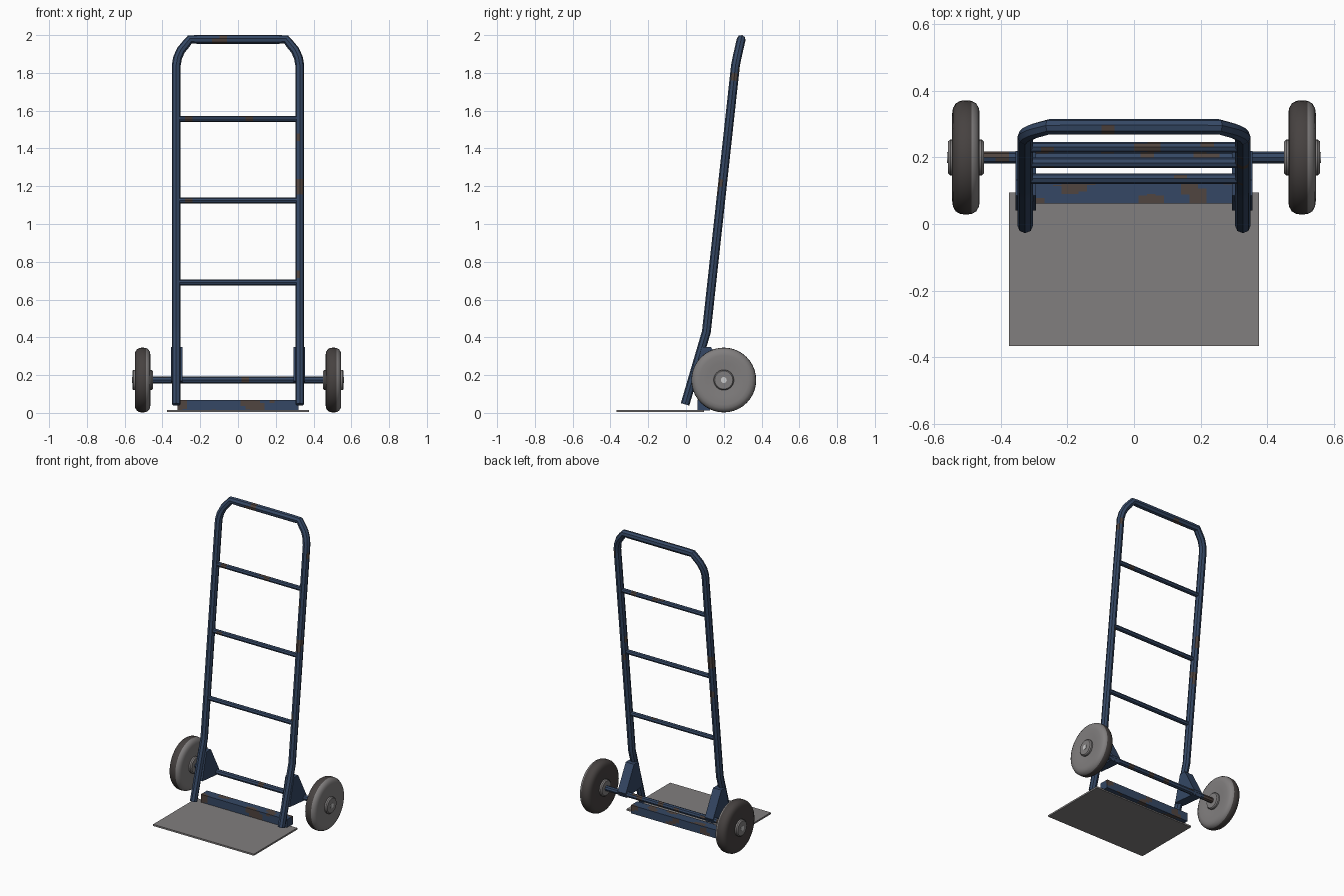
import bpy, bmesh, math
from mathutils import Vector, noise

cube = bpy.data.objects.get("Cube")
if cube:
    bpy.data.objects.remove(cube, do_unlink=True)


def material(name, colour):
    m = bpy.data.materials.new(name)
    m.use_nodes = True
    m.diffuse_color = (*colour, 1)
    bsdf = next(n for n in m.node_tree.nodes if n.type == 'BSDF_PRINCIPLED')
    bsdf.inputs["Base Color"].default_value = (*colour, 1)
    return m


BLUE = material("blue paint", (0.035, 0.064, 0.128))
RUST = material("rust brown", (0.08, 0.058, 0.05))
STEEL = material("worn grey steel", (0.22, 0.21, 0.21))
RUBBER = material("dark rubber", (0.062, 0.054, 0.052))
BRIGHT = material("bright metal", (0.6, 0.6, 0.6))


def smooth(obj):
    bpy.ops.object.select_all(action='DESELECT')
    obj.select_set(True)
    bpy.context.view_layer.objects.active = obj
    bpy.ops.object.shade_smooth_by_angle(angle=math.radians(40))


def finish(name, bm, mats):
    bmesh.ops.recalc_face_normals(bm, faces=bm.faces)
    mesh = bpy.data.meshes.new(name)
    bm.to_mesh(mesh)
    bm.free()
    for m in mats:
        mesh.materials.append(m)
    obj = bpy.data.objects.new(name, mesh)
    bpy.context.collection.objects.link(obj)
    return obj


def add_rust(mesh, limit):
    """Patchy rust wherever a noise field rises above the limit."""
    for f in mesh.polygons:
        c = f.center
        p = Vector((c.x * 11, c.y * 16, c.z * 11 + 3))
        f.material_index = int(noise.noise(p) > limit)


def tube(name, points, radius, limit=0.45, step=0.04):
    """Round tube along straight runs, cut into short lengths."""
    path = [Vector(points[0])]
    for a, b in zip(points, points[1:]):
        a, b = Vector(a), Vector(b)
        n = max(1, round((b - a).length / step))
        path += [a.lerp(b, i / n) for i in range(1, n + 1)]
    cu = bpy.data.curves.new(name, 'CURVE')
    cu.dimensions = '3D'
    cu.bevel_depth = radius
    cu.bevel_resolution = 2
    cu.use_fill_caps = True
    sp = cu.splines.new('POLY')
    sp.points.add(len(path) - 1)
    for q, v in zip(sp.points, path):
        q.co = (*v, 1)
    obj = bpy.data.objects.new(name, cu)
    bpy.context.collection.objects.link(obj)
    bpy.ops.object.select_all(action='DESELECT')
    obj.select_set(True)
    bpy.context.view_layer.objects.active = obj
    bpy.ops.object.convert(target='MESH')
    obj = bpy.context.view_layer.objects.active
    obj.data.materials.clear()
    obj.data.materials.append(BLUE)
    obj.data.materials.append(RUST)
    add_rust(obj.data, limit)
    smooth(obj)
    return obj


def box(name, lo, hi, mats, cuts=0):
    bm = bmesh.new()
    bmesh.ops.create_cube(bm, size=1)
    for v in bm.verts:
        v.co = [l + (h - l) * (c + 0.5) for l, h, c in zip(lo, hi, v.co)]
    if cuts:
        bmesh.ops.subdivide_edges(bm, edges=bm.edges[:], cuts=cuts, use_grid_fill=True)
    return finish(name, bm, mats)


def lathe(name, profile, centre, mats, segments=40):
    """Spin (x, radius) points around the x axis."""
    bm = bmesh.new()
    verts = [bm.verts.new((x, 0, r)) for x, r in profile]
    edges = [bm.edges.new(e) for e in zip(verts, verts[1:])]
    bmesh.ops.spin(bm, geom=verts + edges, cent=(0, 0, 0), axis=(1, 0, 0),
                   angle=math.tau, steps=segments)
    bmesh.ops.remove_doubles(bm, verts=bm.verts, dist=1e-4)
    bmesh.ops.translate(bm, verts=bm.verts, vec=centre)
    obj = finish(name, bm, mats)
    smooth(obj)
    return obj


# Bent main frame, one half mirrored to the other
half = [(0.327, -0.005, 0.045), (0.327, 0.108, 0.43), (0.327, 0.262, 1.84),
        (0.32, 0.27, 1.88), (0.302, 0.279, 1.92), (0.255, 0.292, 1.977)]
tube("main_frame", half + [(-x, y, z) for x, y, z in reversed(half)], 0.0235)

# Ladder rungs, set on the slope of the rails
for label, z in (("lower", 0.69), ("middle", 1.125), ("upper", 1.555)):
    y = 0.108 + (z - 0.43) * 0.109
    tube(label + "_rung", [(-0.32, y, z), (0.32, y, z)], 0.0155)

# Axle
AXLE_Y, AXLE_Z = 0.2, 0.174
tube("axle", [(-0.455, AXLE_Y, AXLE_Z), (0.455, AXLE_Y, AXLE_Z)], 0.0175)

# Toe plate and the bar that joins it to the frame
box("toe_plate", (-0.375, -0.367, 0.004), (0.375, 0.095, 0.015), [STEEL])
bar = box("toe_bar", (-0.32, 0.062, 0.012), (0.32, 0.127, 0.068), [BLUE, RUST], cuts=24)
add_rust(bar.data, 0.15)

# Axle brackets, wheels and hubs on both sides
bracket_profile = [(0.085, 0.35), (0.132, 0.35), (0.22, 0.185), (0.21, 0.155), (0.04, 0.17)]
tyre = [(-0.036, 0.05), (-0.039, 0.09), (-0.0415, 0.13), (-0.039, 0.148), (-0.031, 0.162),
        (-0.017, 0.17), (0, 0.1715)]
tyre += [(-x, r) for x, r in reversed(tyre[:-1])]
hub = [(-0.054, 0), (-0.054, 0.048), (-0.047, 0.054), (0.047, 0.054), (0.054, 0.048), (0.054, 0)]
for side, s in (("left", 1), ("right", -1)):
    bm = bmesh.new()
    face = bm.faces.new([bm.verts.new((s * 0.294, y, z)) for y, z in bracket_profile])
    ext = bmesh.ops.extrude_face_region(bm, geom=[face])
    bmesh.ops.translate(bm, vec=(s * 0.062, 0, 0),
                        verts=[g for g in ext["geom"] if isinstance(g, bmesh.types.BMVert)])
    if not face.is_valid or all(len(e.link_faces) == 2 for e in bm.edges):
        pass
    else:
        bmesh.ops.holes_fill(bm, edges=bm.edges)
    finish(side + "_axle_bracket", bm, [BLUE])

    centre = (s * 0.505, AXLE_Y, AXLE_Z)
    wheel = lathe(side + "_wheel", tyre, centre, [RUBBER, STEEL])
    for f in wheel.data.polygons:
        f.material_index = int(f.normal.x > 0.45)
    lathe(side + "_hub", hub, centre, [STEEL], 24)
    cap = [(-0.057, 0), (-0.057, 0.016), (0.057, 0.016), (0.057, 0)]
    lathe(side + "_axle_end", cap, centre, [BRIGHT], 16)
